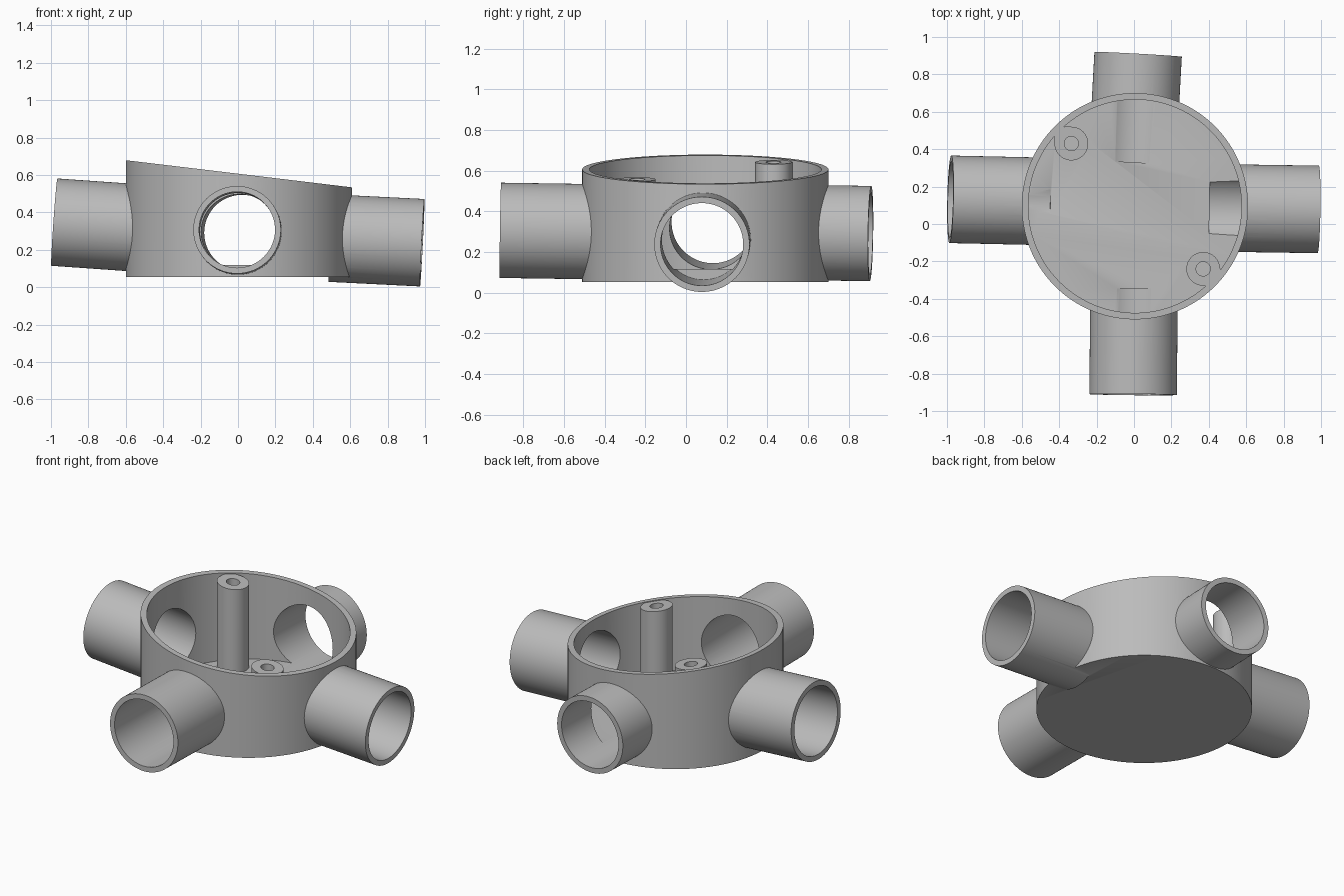
import bpy, bmesh, math
from mathutils import Vector, Matrix

if "Cube" in bpy.data.objects:
    bpy.data.objects.remove(bpy.data.objects["Cube"])

grey = bpy.data.materials.new("grey_plastic")
grey.use_nodes = True
COLOUR = (0.5, 0.5, 0.5, 1)
grey.diffuse_color = COLOUR
grey.node_tree.nodes["Principled BSDF"].inputs["Base Color"].default_value = COLOUR

CX, CY = 0.005, 0.095       # centre of the round box
BASE, FLOOR = 0.054, 0.118
PIPE_R, BORE_R = 0.234, 0.203


def rim_height(x):
    """Height of the sloping rim."""
    return 0.607 - 0.12 * x


def rod(name, start, end, radius, sides=96, slope=None):
    """Cylinder between two points; slope drops its top onto the rim plane."""
    start, end = Vector(start), Vector(end)
    axis = end - start
    bm = bmesh.new()
    bmesh.ops.create_cone(bm, cap_ends=True, segments=sides,
                          radius1=radius, radius2=radius, depth=axis.length)
    turn = axis.to_track_quat('Z', 'Y').to_matrix().to_4x4()
    bm.transform(Matrix.Translation((start + end) / 2) @ turn)
    if slope is not None:
        middle = (start.z + end.z) / 2
        for v in bm.verts:
            if v.co.z > middle:
                v.co.z = rim_height(v.co.x) + slope
    mesh = bpy.data.meshes.new(name)
    bm.to_mesh(mesh)
    bm.free()
    mesh.materials.append(grey)
    obj = bpy.data.objects.new(name, mesh)
    bpy.context.collection.objects.link(obj)
    return obj


def combine(target, tool, operation):
    """Apply a boolean and discard the tool."""
    bpy.context.view_layer.objects.active = target
    mod = target.modifiers.new("join", 'BOOLEAN')
    mod.operation, mod.object, mod.solver = operation, tool, 'EXACT'
    bpy.ops.object.modifier_apply(modifier=mod.name)
    bpy.data.objects.remove(tool)


# Round box with sloping rim
box = rod("junction_box", (CX, CY, BASE), (CX, CY, 0.6), 0.605, 160, 0)

# Pipes: outer end centre, outward direction, pipe length, bore length
pipes = {
    "left": ((0.985, 0.078, 0.238), (1, -0.015, -0.05), 0.49, 0.575),
    "right": ((-0.982, 0.132, 0.348), (-1, 0.022, 0.07), 0.49, 0.55),
    "front": ((-0.005, -0.912, 0.307), (-0.01, -1, 0.015), 0.5, 0.57),
    "back": ((0.022, 0.907, 0.291), (0.055, 1, -0.015), 0.4, 0.575),
}
for side, (tip, way, length, _) in pipes.items():
    inner = Vector(tip) - Vector(way).normalized() * length
    combine(box, rod(side + "_pipe", inner, tip, PIPE_R), 'UNION')

# Hollow out the box, then the pipes
combine(box, rod("cavity", (CX, CY, FLOOR), (CX, CY, 1), 0.57, 160), 'DIFFERENCE')
for side, (tip, way, _, depth) in pipes.items():
    out = Vector(way).normalized()
    tip = Vector(tip)
    combine(box, rod(side + "_bore", tip - out * depth, tip + out * 0.1, BORE_R),
            'DIFFERENCE')

# Screw posts beside the wall
for x, y in ((-0.335, 0.43), (0.37, -0.24)):
    outward = (Vector((x, y, 0)) - Vector((CX, CY, 0))).normalized() * 0.025
    web = Vector((x, y, 0)) + outward
    combine(box, rod("post_web", (web.x, web.y, 0.09), (web.x, web.y, 0.5),
                     0.075, 48, -0.008), 'UNION')
    combine(box, rod("screw_post", (x, y, 0.095), (x, y, 0.5), 0.09, 48, -0.005), 'UNION')
    combine(box, rod("screw_hole", (x, y, 0.25), (x, y, 0.9), 0.038, 32), 'DIFFERENCE')

# Smooth walls, sharp edges
bpy.ops.object.select_all(action='DESELECT')
box.select_set(True)
bpy.context.view_layer.objects.active = box
bpy.ops.object.shade_smooth_by_angle(angle=math.radians(30))
